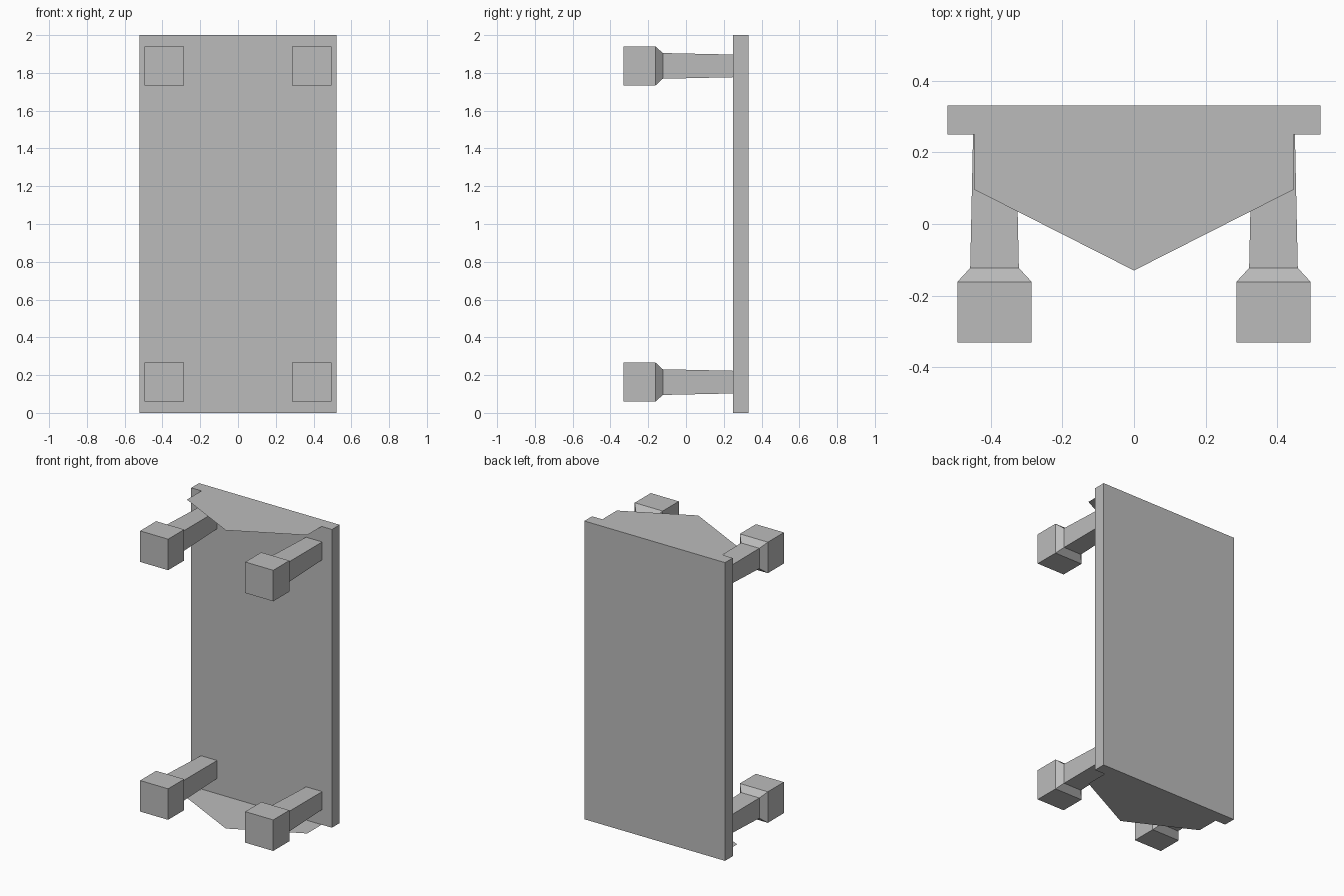
import bpy, bmesh

cube = bpy.data.objects.get("Cube")
if cube:
    bpy.data.objects.remove(cube, do_unlink=True)

# Plain grey finish
grey = bpy.data.materials.new("plain grey")
grey.use_nodes = True
COLOUR = (0.5, 0.5, 0.5, 1)
grey.diffuse_color = COLOUR
grey.node_tree.nodes["Principled BSDF"].inputs["Base Color"].default_value = COLOUR


def finish(name, bm):
    mesh = bpy.data.meshes.new(name)
    bm.to_mesh(mesh)
    bm.free()
    mesh.materials.append(grey)
    obj = bpy.data.objects.new(name, mesh)
    bpy.context.collection.objects.link(obj)
    return obj


def loft(name, x, z, sections):
    """Square sections (y, half width) stacked along y, capped at both ends."""
    bm = bmesh.new()
    corners = [(-1, -1), (1, -1), (1, 1), (-1, 1)]
    rings = [[bm.verts.new((x + h * a, y, z + h * b)) for a, b in corners]
             for y, h in sections]
    for low, high in zip(rings, rings[1:]):
        for i in range(4):
            j = (i + 1) % 4
            bm.faces.new((low[i], low[j], high[j], high[i]))
    bm.faces.new(rings[0])
    bm.faces.new(rings[-1][::-1])
    bmesh.ops.recalc_face_normals(bm, faces=bm.faces)
    return finish(name, bm)


# Upright slab forming the back
FRONT, BACK, HALF_WIDTH, HEIGHT = 0.25, 0.332, 0.522, 2
bm = bmesh.new()
bmesh.ops.create_cube(bm, size=1)
for v in bm.verts:
    v.co.x *= 2 * HALF_WIDTH
    v.co.y = BACK if v.co.y > 0 else FRONT
    v.co.z = HEIGHT if v.co.z > 0 else 0
finish("slab", bm)

# Thin pointed sheets at the two ends of the slab
PROFILE = [(-0.446, FRONT), (-0.446, 0.096), (0, -0.13), (0.446, 0.096), (0.446, FRONT)]
for name, z in (("lower_sheet", 0), ("upper_sheet", HEIGHT)):
    bm = bmesh.new()
    face = bm.faces.new([bm.verts.new((x, y, z)) for x, y in PROFILE])
    if z == 0:
        face.normal_flip()
    finish(name, bm)

# Four tapered legs with block feet
LEG = [(-0.332, 0.104), (-0.162, 0.104), (-0.123, 0.068), (FRONT, 0.06)]
for side, x in (("left", 0.39), ("right", -0.39)):
    for level, z in (("lower", 0.163), ("upper", 1.837)):
        loft(f"{level}_{side}_leg", x, z, LEG)
